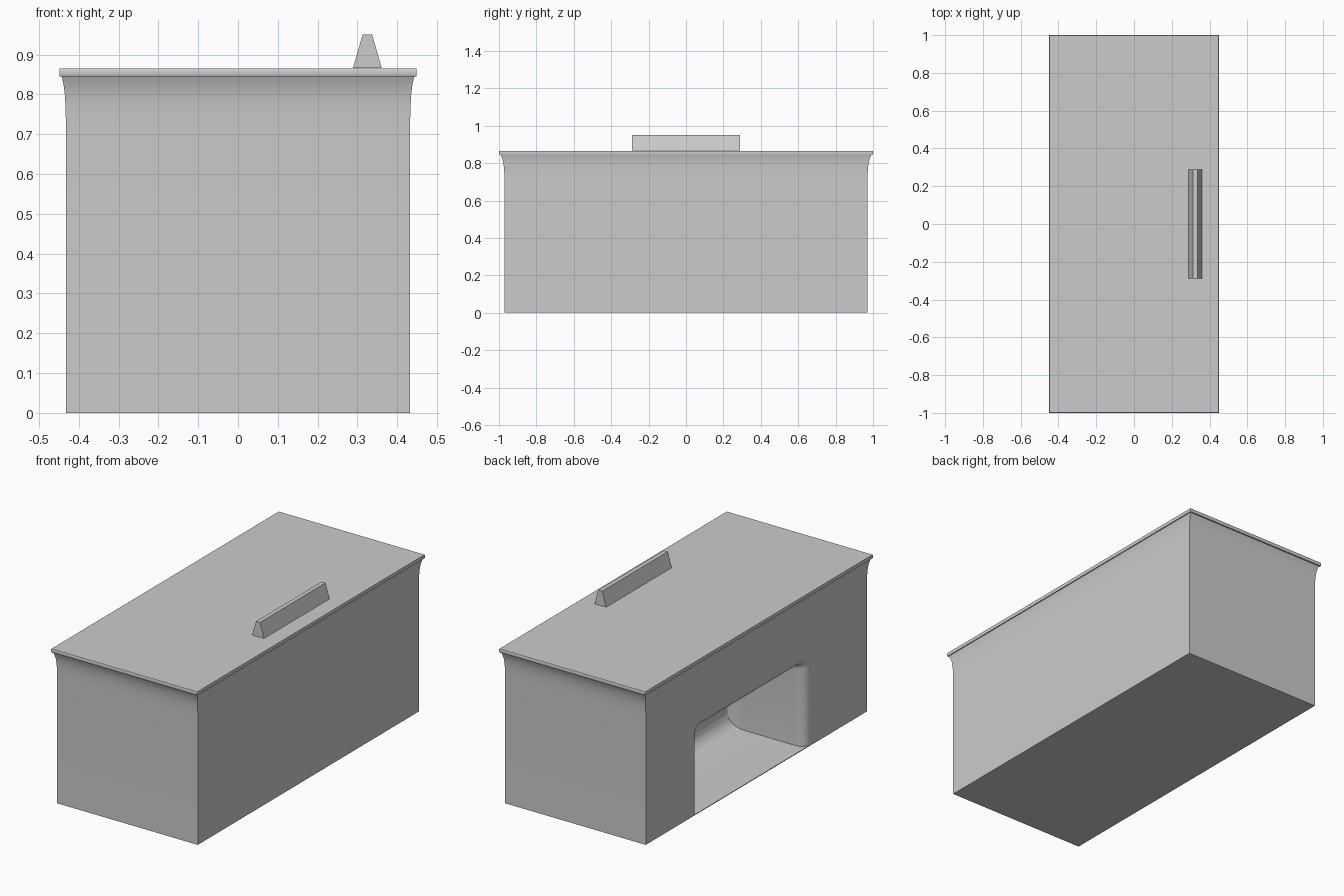
import bpy, bmesh
from math import sin, cos, pi, radians

if "Cube" in bpy.data.objects:
    bpy.data.objects.remove(bpy.data.objects["Cube"])


def loft(name, rings):
    """Skin a list of equal-length point rings and cap both ends."""
    bm = bmesh.new()
    loops = [[bm.verts.new(p) for p in ring] for ring in rings]
    n = len(loops[0])
    for a, b in zip(loops, loops[1:]):
        for i in range(n):
            j = (i + 1) % n
            bm.faces.new((a[i], a[j], b[j], b[i]))
    bm.faces.new(loops[0][::-1])
    bm.faces.new(loops[-1])
    bmesh.ops.recalc_face_normals(bm, faces=bm.faces[:])
    mesh = bpy.data.meshes.new(name)
    bm.to_mesh(mesh)
    bm.free()
    ob = bpy.data.objects.new(name, mesh)
    bpy.context.collection.objects.link(ob)
    return ob


def rect(hx, hy, z, cx=0.0):
    return [(cx - hx, -hy, z), (cx + hx, -hy, z), (cx + hx, hy, z), (cx - hx, hy, z)]


# Desk body: straight sides flaring into a thin rounded top slab
profile = [(.432, .97, 0), (.432, .97, .70), (.433, .972, .76), (.435, .976, .80),
           (.438, .982, .823), (.441, .988, .838), (.443, .991, .845), (.448, .998, .845),
           (.449, 1.0, .848), (.449, 1.0, .862), (.448, .998, .865)]
desk = loft("desk_body", [rect(*p) for p in profile])

# Knee hole cutter: arch outline with a rounded mouth and rounded back
Y0, Y1, TOP, FLOOR = -.425, .506, .465, .004
FACE, BACK, R, RB, N = -.432, .03, .055, .08, 8


def arch(x, grow, rise=0.0):
    y0, y1, top = Y0 - grow, Y1 + grow, TOP + grow
    c = .03 + max(grow, 0) * .8
    pts = [(x, y0, FLOOR + rise), (x, y1, FLOOR + rise)]
    for cy, start in ((y1 - c, 0), (y0 + c, pi / 2)):
        for i in range(7):
            a = start + pi / 2 * i / 6
            pts.append((x, cy + c * cos(a), top - c + c * sin(a)))
    return pts


rings = [arch(FACE - .05, R)]
for i in range(N + 1):
    a = pi / 2 * i / N
    rings.append(arch(FACE - .0005 + R * (1 - cos(a)), R * (1 - sin(a))))
for i in range(N + 1):
    a = pi / 2 * i / N
    s = RB * (1 - cos(a))
    rings.append(arch(BACK - RB + RB * sin(a), -s * .3, s))
cutter = loft("knee_hole_cutter", rings)
cutter.hide_render = True

mod = desk.modifiers.new("knee_hole", 'BOOLEAN')
mod.operation = 'DIFFERENCE'
mod.solver = 'EXACT'
mod.object = cutter
bpy.context.view_layer.objects.active = desk
desk.select_set(True)
bpy.ops.object.modifier_apply(modifier=mod.name)
bpy.data.objects.remove(cutter)
bpy.ops.object.shade_smooth_by_angle(angle=radians(35))

# Wedge-shaped desk plate
loft("desk_plate", [rect(.036, .288, .867, .325), rect(.012, .288, .95, .325)])
